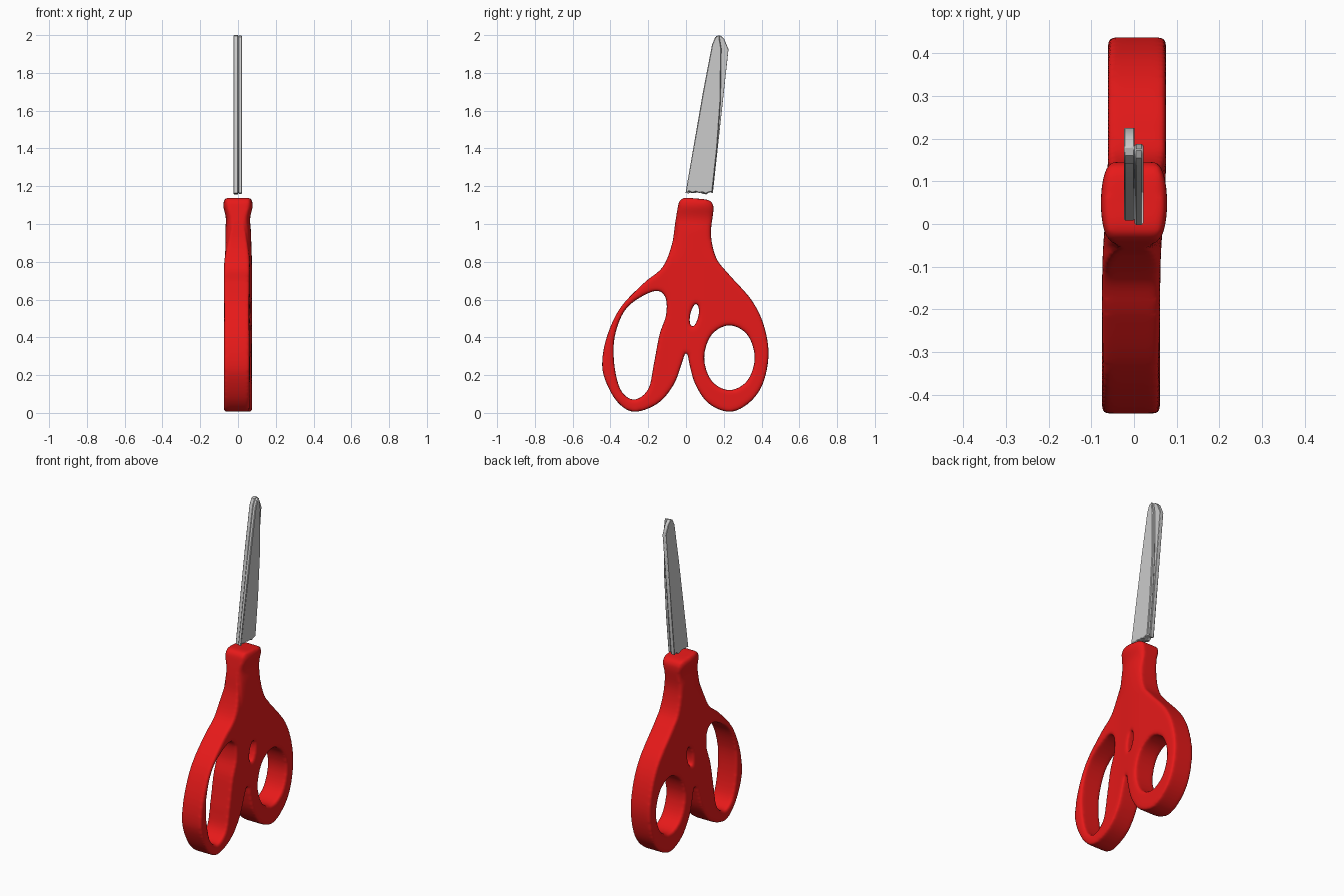
import bpy, bmesh, math, random
from mathutils import Vector

if "Cube" in bpy.data.objects:
    bpy.data.objects.remove(bpy.data.objects["Cube"])

random.seed(3)


def smooth_loop(pts, steps=8):
    """Closed Catmull-Rom loop through (y, z) points."""
    n, out = len(pts), []
    for i in range(n):
        a, b, c, d = (Vector(pts[(i + k) % n]) for k in (-1, 0, 1, 2))
        for s in range(steps):
            t = s / steps
            out.append(0.5 * (2 * b + (c - a) * t + (2 * a - 5 * b + 4 * c - d) * t * t
                              + (3 * b - a - 3 * c + d) * t ** 3))
    return out


def plate(name, loops, x0, x1):
    """Extruded plate in the YZ plane; loops after the first are holes."""
    cu = bpy.data.curves.new(name, 'CURVE')
    cu.dimensions = '2D'
    cu.fill_mode = 'BOTH'
    cu.extrude = (x1 - x0) / 2
    for loop in loops:
        sp = cu.splines.new('POLY')
        sp.points.add(len(loop) - 1)
        for p, q in zip(sp.points, loop):
            p.co = (q[0], q[1], 0, 1)
        sp.use_cyclic_u = True
    ob = bpy.data.objects.new(name, cu)
    bpy.context.collection.objects.link(ob)
    bpy.ops.object.select_all(action='DESELECT')
    ob.select_set(True)
    bpy.context.view_layer.objects.active = ob
    bpy.ops.object.convert(target='MESH')
    ob = bpy.context.object
    bm = bmesh.new()
    bm.from_mesh(ob.data)
    bmesh.ops.remove_doubles(bm, verts=bm.verts, dist=1e-5)
    for v in bm.verts:
        v.co = (v.co.z + (x0 + x1) / 2, v.co.x, v.co.y)
    bmesh.ops.recalc_face_normals(bm, faces=bm.faces)
    bm.to_mesh(ob.data)
    bm.free()
    return ob


# Handle outline and its three openings
outline = [(-.045, 1.08), (-.035, 1.12), (-.01, 1.138), (.05, 1.135), (.115, 1.128), (.14, 1.11),
           (.145, 1.07), (.132, .945), (.16, .82), (.23, .73), (.345, .60), (.41, .47),
           (.437, .31), (.405, .15), (.33, .05), (.23, .006), (.12, .05), (.05, .15),
           (.018, .26), (.004, .335), (-.02, .27), (-.065, .15), (-.15, .05), (-.275, .006),
           (-.365, .06), (-.43, .18), (-.443, .28), (-.415, .415), (-.345, .56),
           (-.22, .69), (-.125, .77), (-.075, .89), (-.058, 1.0)]
finger_hole = [(-.17, .645), (-.11, .615), (-.105, .52), (-.14, .415), (-.17, .26),
               (-.2, .125), (-.275, .07), (-.345, .12), (-.38, .26), (-.375, .415), (-.31, .56)]
thumb_hole = [(.23 + .134 * math.cos(k * math.pi / 4), .292 + .172 * math.sin(k * math.pi / 4))
              for k in range(8)]
gap_hole = [(.055, .582), (.07, .54), (.053, .475), (.025, .45), (.02, .51), (.036, .56)]
handle = plate("handle", [smooth_loop(l) for l in (outline, finger_hole, thumb_hole, gap_hole)],
               -.068, .068)

# Even mesh with rounded rims
remesh = handle.modifiers.new("Remesh", 'REMESH')
remesh.mode = 'VOXEL'
remesh.voxel_size = .009
soften = handle.modifiers.new("Smooth", 'SMOOTH')
soften.factor = .5
soften.iterations = 12
bpy.ops.object.convert(target='MESH')
handle = bpy.context.object

# The two grips lean to opposite sides, the neck is oval with a flared collar
for v in handle.data.vertices:
    x, y, z = v.co
    neck = min(max((z - .78) / .25, 0), 1)
    neck = neck * neck * (3 - 2 * neck)
    u = min(abs(y - .05) / .105, 1)
    oval = .55 + .45 * math.sqrt(1 - u * u)
    collar = 1 + .14 * math.exp(-((z - 1.1) / .04) ** 2) - .06 * math.exp(-((z - 1.02) / .04) ** 2)
    v.co.x = x * (1 - neck + neck * oval * collar) + .007 * math.tanh(y / .08) * (1 - neck)
bpy.ops.object.shade_smooth()
red = bpy.data.materials.new("red_plastic")
red.diffuse_color = (.8, .01, .01, 1)
red.use_nodes = True
red.node_tree.nodes["Principled BSDF"].inputs["Base Color"].default_value = red.diffuse_color
handle.data.materials.append(red)


# Two closed blades lying side by side, with uneven lower ends
def blade(name, edge, y0, y1, x0, x1):
    base = [(y0 + (y1 - y0) * k / 8, 1.165 + random.uniform(-.008, .008)) for k in range(9)]
    ob = plate(name, [base + edge], x0, x1)
    bev = ob.modifiers.new("Bevel", 'BEVEL')
    bev.width = .004
    bev.segments = 1
    bev.limit_method = 'ANGLE'
    bev.angle_limit = math.radians(50)
    bpy.ops.object.shade_smooth_by_angle(angle=math.radians(30))


blade("back_blade", [(.225, 1.925), (.202, 1.98), (.18, 2.0), (.16, 1.995), (.142, 1.96), (.10, 1.73)],
      .008, .142, -.023, .001)
blade("front_blade", [(.165, 1.4), (.183, 1.65), (.187, 1.93), (.175, 2.0), (.155, 1.99), (.138, 1.95), (.09, 1.70)],
      -.003, .14, .001, .022)
